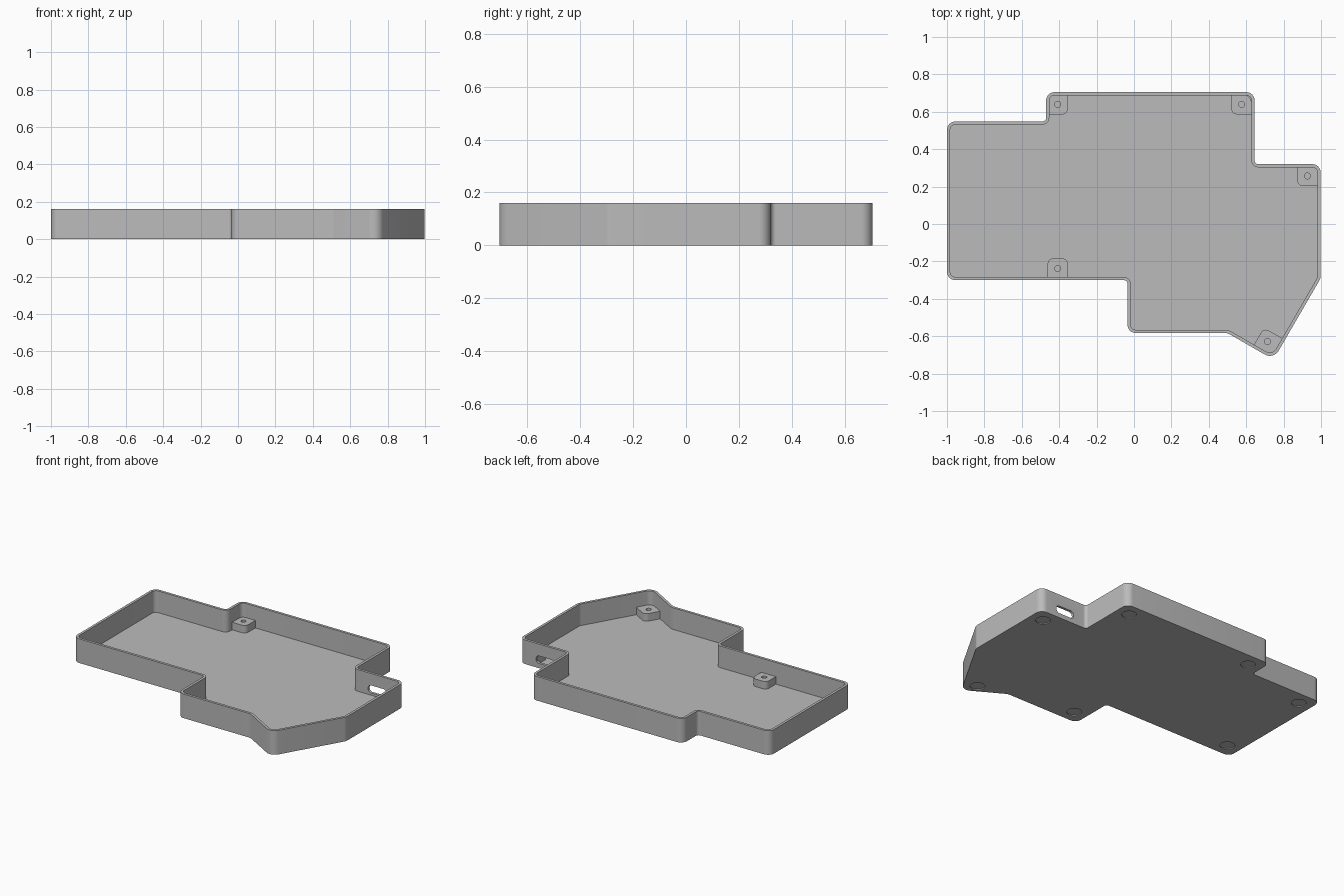
import bpy, bmesh
from math import radians, pi, sin, cos
from mathutils import Matrix, Vector

if "Cube" in bpy.data.objects:
    bpy.data.objects.remove(bpy.data.objects["Cube"], do_unlink=True)

HEIGHT, WALL, FLOOR = 0.16, 0.017, 0.016
PAD_TOP, PAD_HALF = 0.066, 0.054

grey = bpy.data.materials.new("light grey plastic")
grey.use_nodes = True
colour = (0.5, 0.5, 0.5, 1)
grey.diffuse_color = colour
grey.node_tree.nodes["Principled BSDF"].inputs["Base Color"].default_value = colour


def fillet(points, radii, inset=0.0, steps=8):
    """Inset a counter-clockwise outline and round its corners."""
    pts = [Vector(p) for p in points]
    out = []
    for i, p in enumerate(pts):
        a = (p - pts[i - 1]).normalized()
        b = (pts[(i + 1) % len(pts)] - p).normalized()
        na, nb = Vector((-a.y, a.x)), Vector((-b.y, b.x))
        turn = a.x * b.y - a.y * b.x
        sign = 1 if turn > 0 else -1
        miter = (na + nb) / (1 + na.dot(nb))
        r = radii[i] - sign * inset
        if r < 0.002:
            out.append(p + miter * inset)
            continue
        centre = p + miter * (inset + sign * r)
        angle = a.angle_signed(b) * -1
        for k in range(steps + 1):
            spin = Matrix.Rotation(angle * k / steps, 2)
            out.append(centre - spin @ na * (sign * r))
    return out


def prism(name, outline, z0, z1, matrix=Matrix()):
    """Extrude an outline into a solid."""
    bm = bmesh.new()
    face = bm.faces.new([bm.verts.new((p.x, p.y, z0)) for p in outline])
    top = bmesh.ops.extrude_face_region(bm, geom=[face])["geom"]
    bmesh.ops.translate(bm, vec=(0, 0, z1 - z0),
                        verts=[v for v in top if isinstance(v, bmesh.types.BMVert)])
    bmesh.ops.recalc_face_normals(bm, faces=bm.faces)
    bm.transform(matrix)
    mesh = bpy.data.meshes.new(name)
    bm.to_mesh(mesh)
    bm.free()
    mesh.materials.append(grey)
    obj = bpy.data.objects.new(name, mesh)
    bpy.context.collection.objects.link(obj)
    return obj


def disc(name, x, y, r, z0, z1):
    ring = [Vector((x + r * cos(k * pi / 16), y + r * sin(k * pi / 16))) for k in range(32)]
    return prism(name, ring, z0, z1)


def select(obj):
    bpy.ops.object.select_all(action="DESELECT")
    obj.select_set(True)
    bpy.context.view_layer.objects.active = obj


def cut(obj, cutter):
    """Subtract a cutter and discard it."""
    cutter.hide_render = True
    mod = obj.modifiers.new("cut", "BOOLEAN")
    mod.operation, mod.solver, mod.object = "DIFFERENCE", "EXACT", cutter
    select(obj)
    bpy.ops.object.modifier_apply(modifier=mod.name)
    bpy.data.objects.remove(cutter, do_unlink=True)


def smooth(obj):
    select(obj)
    bpy.ops.object.shade_smooth_by_angle(angle=radians(25))


# Tray outline, counter-clockwise, with corner radii
corners = [
    ((-1, -0.30), 0.045), ((-0.035, -0.30), 0.02), ((-0.035, -0.583), 0.045),
    ((0.50, -0.583), 0.05), ((0.746, -0.725), 0.055), ((0.998, -0.29), 0.05),
    ((0.998, 0.32), 0.045), ((0.645, 0.32), 0.02), ((0.645, 0.705), 0.045),
    ((-0.47, 0.705), 0.045), ((-0.47, 0.548), 0.02), ((-1, 0.548), 0.045),
]
points, radii = zip(*corners)

# Open tray
tray = prism("tray", fillet(points, radii), 0, HEIGHT)
cut(tray, prism("cavity_cutter", fillet(points, radii, WALL), FLOOR, HEIGHT + 0.1))

# Cable slot through the back wall
w, h = 0.067, 0.025
slot = fillet([(-w, -h), (w, -h), (w, h), (-w, h)], [0.022] * 4)
place = Matrix.Translation((0.81, 0.312, 0.056)) @ Matrix.Rotation(radians(90), 4, "X")
cut(tray, prism("slot_cutter", slot, -0.04, 0.04, place))

# Shallow foot recesses underneath
feet = [(-0.91, -0.21), (0.055, -0.493), (0.70, -0.63), (0.908, 0.23),
        (0.555, 0.615), (-0.38, 0.615), (-0.91, 0.458)]
for x, y in feet:
    cut(tray, disc("foot_cutter", x, y, 0.045, -0.02, 0.006))
smooth(tray)

# Screw pads: position, turn, reach into the wall; the last two corners vary
corner_pad, edge_pad = (0.05, 0, 0.03, 0), (0, 0, 0.03, 0.03)
pads = [
    ("back_right", -0.408, 0.64, -90, 0.054, corner_pad),
    ("back_left", 0.575, 0.64, 180, 0.054, corner_pad),
    ("side_left", 0.927, 0.257, 180, 0.058, corner_pad),
    ("front_tip", 0.714, -0.628, 60, 0.062, corner_pad),
    ("front_right", -0.408, -0.238, 0, 0.054, edge_pad),
]
for name, x, y, turn, reach, rounding in pads:
    side = PAD_HALF if rounding is edge_pad else reach
    shape = fillet([(-side, -reach), (PAD_HALF, -reach),
                    (PAD_HALF, PAD_HALF), (-side, PAD_HALF)], rounding)
    place = Matrix.Translation((x, y, 0)) @ Matrix.Rotation(radians(turn), 4, "Z")
    pad = prism(name + "_screw_pad", shape, 0.01, PAD_TOP, place)
    cut(pad, disc("hole_cutter", x, y, 0.016, 0.02, PAD_TOP + 0.1))
    smooth(pad)
